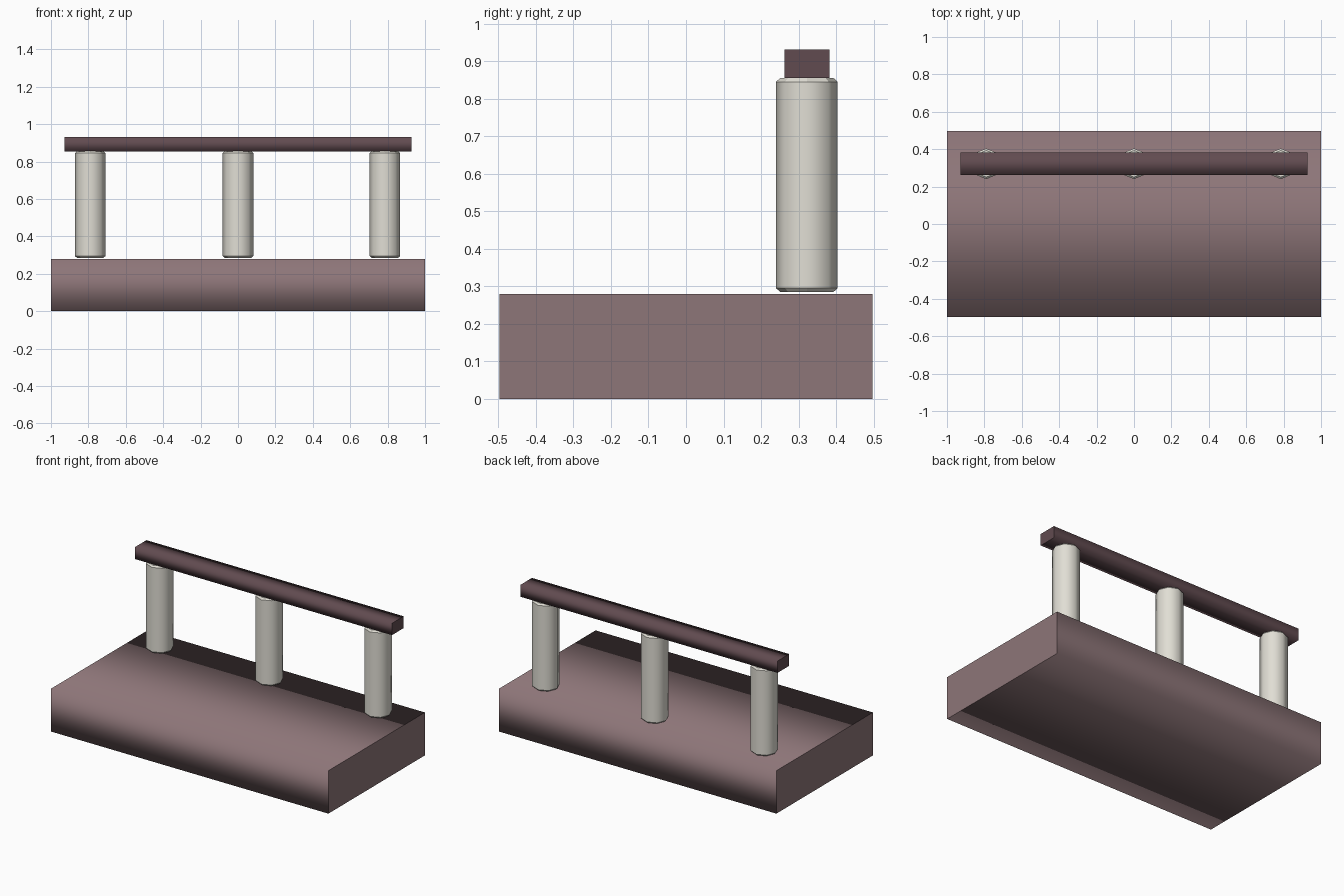
import bpy, bmesh
from math import pi
from mathutils import Matrix

cube = bpy.data.objects.get("Cube")
if cube:
    bpy.data.objects.remove(cube, do_unlink=True)


def material(name, rgb):
    mat = bpy.data.materials.new(name)
    mat.use_nodes = True
    mat.diffuse_color = (*rgb, 1)
    mat.node_tree.nodes["Principled BSDF"].inputs["Base Color"].default_value = (*rgb, 1)
    return mat


def add_object(name, bm, mat):
    mesh = bpy.data.meshes.new(name)
    bm.to_mesh(mesh)
    bm.free()
    mesh.materials.append(mat)
    obj = bpy.data.objects.new(name, mesh)
    bpy.context.collection.objects.link(obj)
    return obj


def beam(name, size, center, mat):
    """Box with softly shaded long sides and crisp flat ends."""
    bm = bmesh.new()
    bmesh.ops.create_cube(bm, size=1, matrix=Matrix.Translation(center) @ Matrix.Diagonal((*size, 1)))
    bm.normal_update()
    for face in bm.faces:
        is_end = abs(face.normal.x) > 0.5
        face.smooth = not is_end
        if is_end:
            for edge in face.edges:
                edge.smooth = False
    return add_object(name, bm, mat)


def post(name, x, mat):
    """Eight-sided post with chamfered ends."""
    bm = bmesh.new()
    place = Matrix.Translation((x, 0.322, 0.57)) @ Matrix.Rotation(pi / 2, 4, "Z")
    bmesh.ops.create_cone(bm, cap_ends=True, segments=8, radius1=0.082, radius2=0.082,
                          depth=0.57, matrix=place)
    bm.normal_update()
    rims = [e for e in bm.edges if any(abs(f.normal.z) > 0.5 for f in e.link_faces)]
    bmesh.ops.bevel(bm, geom=rims, offset=0.01, segments=1, affect="EDGES")
    bm.normal_update()
    for face in bm.faces:
        face.smooth = abs(face.normal.z) < 0.3
    for edge in bm.edges:
        edge.smooth = all(f.smooth for f in edge.link_faces)
    return add_object(name, bm, mat)


mauve = material("dusty mauve", (0.27, 0.18, 0.19))
plum = material("dark plum", (0.12, 0.07, 0.08))
ivory = material("ivory", (0.75, 0.73, 0.66))

# Slab, three posts and the rail they carry
beam("base_slab", (2.0, 0.994, 0.28), (0, 0, 0.14), mauve)
for name, x in (("right_post", -0.79), ("middle_post", 0), ("left_post", 0.785)):
    post(name, x, ivory)
beam("top_rail", (1.855, 0.12, 0.077), (0, 0.322, 0.893), plum)
